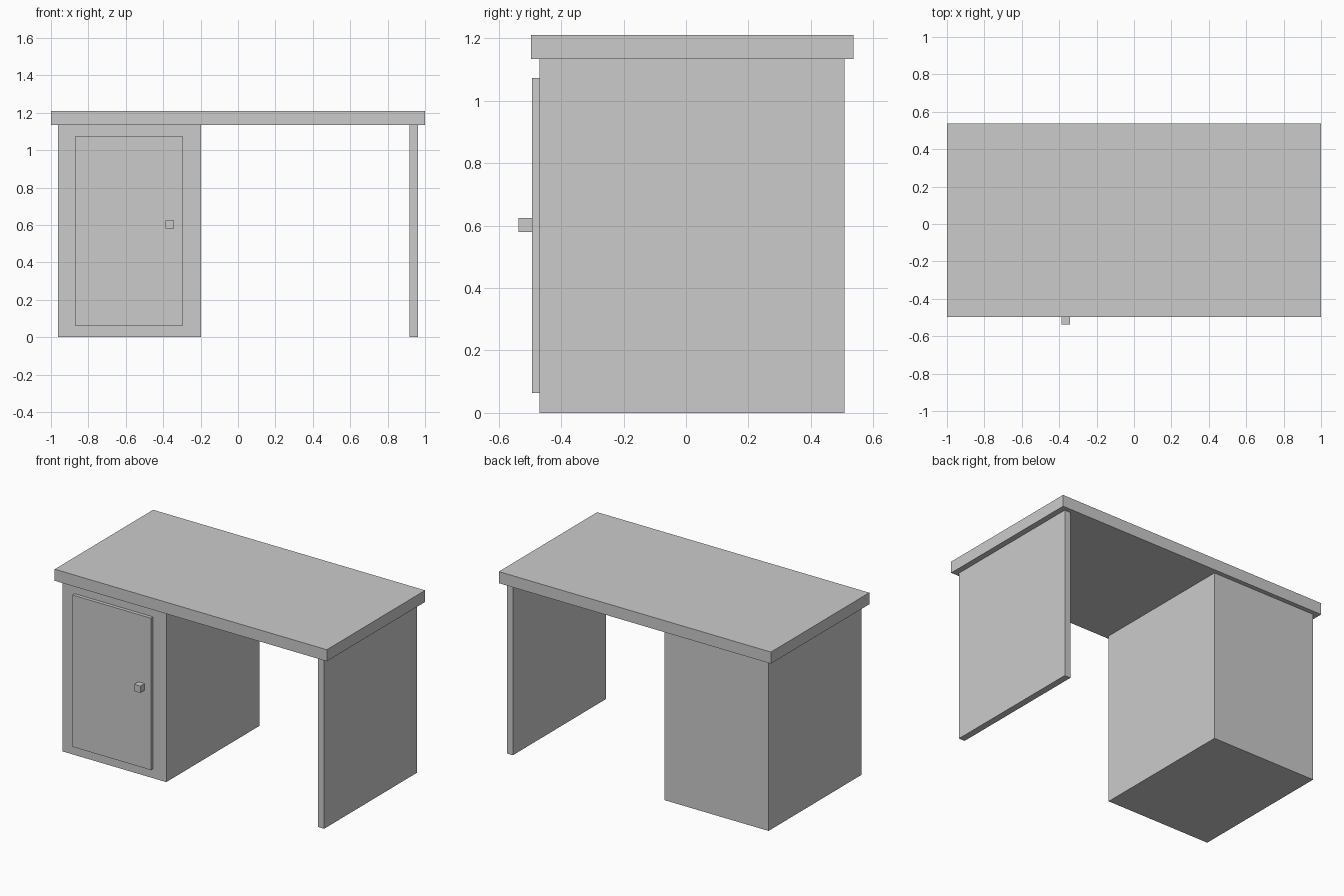
import bpy

if "Cube" in bpy.data.objects:
    bpy.data.objects.remove(bpy.data.objects["Cube"])


def box(name, x, y, z):
    """Axis-aligned box from (min, max) ranges, sized in the mesh itself."""
    bpy.ops.mesh.primitive_cube_add(size=1)
    obj = bpy.context.object
    obj.name = name
    for v in obj.data.vertices:
        v.co = [lo + (c + 0.5) * (hi - lo) for c, (lo, hi) in zip(v.co, (x, y, z))]
    return obj


BODY_Y = (-0.47, 0.507)   # shared depth of cabinet and side panel
BODY_Z = (0.0, 1.133)

# Overhanging top slab
box("desk_top", (-1.0, 1.0), (-0.496, 0.537), (1.133, 1.21))

# Supports: cabinet on the left, thin panel on the right
box("cabinet", (-0.962, -0.198), BODY_Y, BODY_Z)
box("side_panel", (0.918, 0.962), BODY_Y, BODY_Z)

# Door on the cabinet front, with its square knob
box("cabinet_door", (-0.872, -0.295), (-0.493, -0.47), (0.063, 1.072))
box("door_knob", (-0.387, -0.342), (-0.537, -0.493), (0.58, 0.625))
